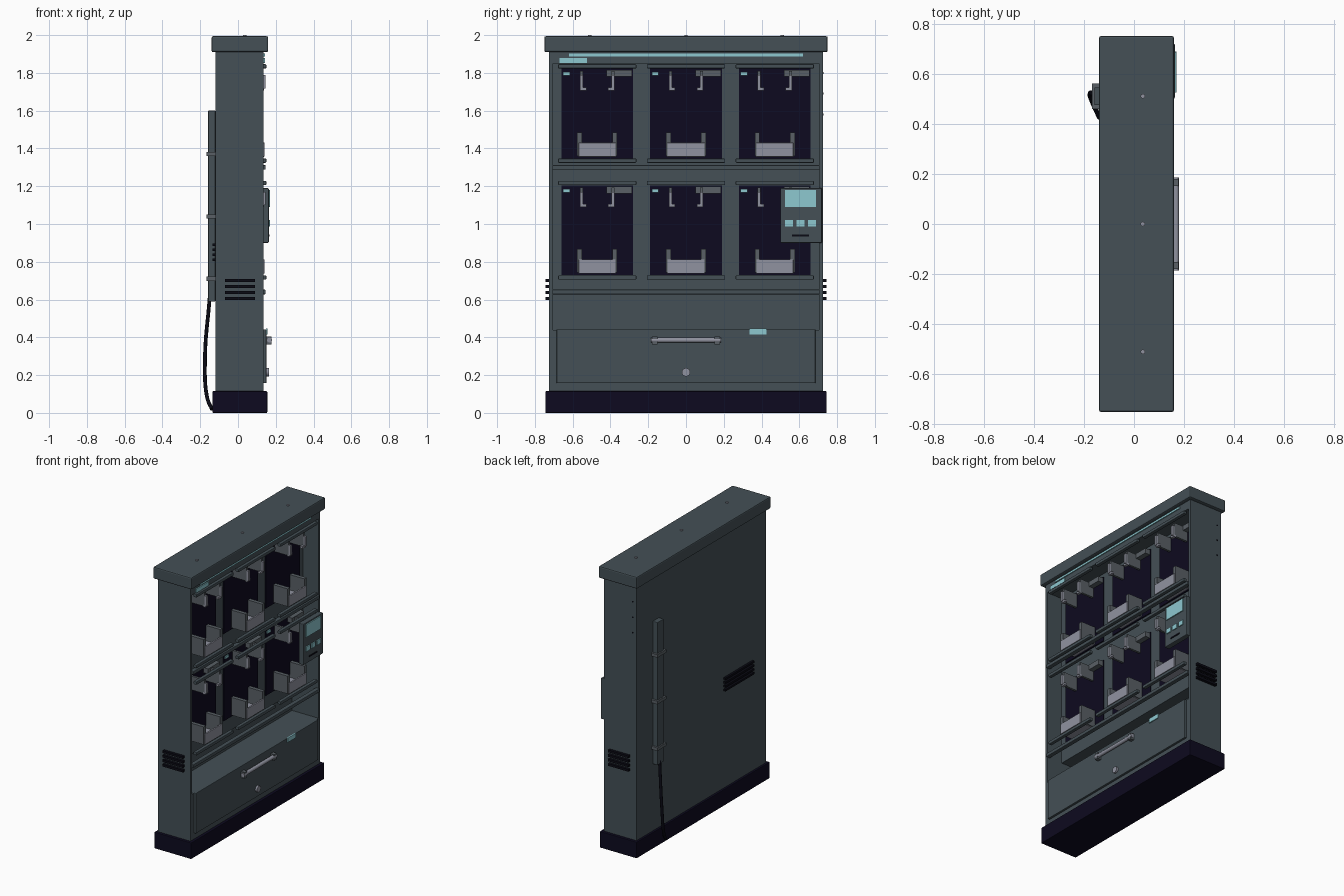
import bpy, math
from mathutils import Vector

cube = bpy.data.objects.get("Cube")
if cube:
    bpy.data.objects.remove(cube, do_unlink=True)


def material(name, rgb):
    m = bpy.data.materials.new(name)
    m.use_nodes = True
    m.diffuse_color = (*rgb, 1)
    m.node_tree.nodes["Principled BSDF"].inputs["Base Color"].default_value = (*rgb, 1)
    return m


SLATE = material("slate_paint", (0.058, 0.08, 0.093))
NAVY = material("dark_navy", (0.004, 0.003, 0.014))
BLACK = material("black_rubber", (0.003, 0.003, 0.007))
CYAN = material("pale_cyan", (0.27, 0.58, 0.63))
SILVER = material("silver_metal", (0.28, 0.29, 0.35))
STEEL = material("grey_steel", (0.10, 0.117, 0.133))


def box(name, x, y, z, mat, bevel=0):
    """Box from (min, max) ranges on each axis."""
    size = [r[1] - r[0] for r in (x, y, z)]
    bpy.ops.mesh.primitive_cube_add(size=1, location=[sum(r) / 2 for r in (x, y, z)])
    o = bpy.context.object
    o.name = name
    for v in o.data.vertices:
        v.co = Vector(c * s for c, s in zip(v.co, size))
    o.data.materials.append(mat)
    if bevel:
        b = o.modifiers.new("soft_edges", "BEVEL")
        b.width = bevel
        b.segments = 2
    return o


def rod(name, loc, radius, length, axis, mat):
    rot = {"x": (0, math.pi / 2, 0), "y": (math.pi / 2, 0, 0), "z": (0, 0, 0)}[axis]
    bpy.ops.mesh.primitive_cylinder_add(vertices=20, radius=radius, depth=length,
                                        location=loc, rotation=rot)
    o = bpy.context.object
    o.name = name
    o.data.materials.append(mat)
    bpy.ops.object.shade_smooth_by_angle()
    return o


def around(c, half):
    return (c - half, c + half)


FRONT, BACK, PANEL = 0.135, -0.12, 0.015

# Cabinet shell, opening toward +x
box("plinth", (-0.135, 0.155), (-0.745, 0.745), (0, 0.115), NAVY, 0.004)
box("top_cap", (-0.14, 0.16), (-0.75, 0.75), (1.91, 1.994), SLATE, 0.008)
box("back_wall", (BACK, -0.07), (-0.725, 0.725), (0.115, 1.91), SLATE)
box("bay_panel", (-0.07, PANEL), (-0.705, 0.705), (0.63, 1.91), SLATE)
box("drawer_housing", (-0.07, FRONT), (-0.705, 0.705), (0.115, 0.44), SLATE)
box("header", (PANEL, FRONT), (-0.705, 0.705), (1.85, 1.91), SLATE)
for side, s in (("left", 1), ("right", -1)):
    box(side + "_wall", (-0.07, FRONT), sorted((s * 0.705, s * 0.725)), (0.115, 1.91), SLATE)
    for i in range(4):
        box(side + "_vent_slot", (-0.07, 0.09), sorted((s * 0.724, s * 0.745)),
            around(0.605 + i * 0.032, 0.008), BLACK)
for y in (-0.51, 0, 0.51):
    rod("cap_bolt", (0.035, y, 1.994), 0.009, 0.012, "z", SILVER)
for z in (1.58, 1.69, 1.8):
    rod("side_screw", (-0.09, 0.725, z), 0.005, 0.006, "y", BLACK)

# Header light and label
box("light_strip", (0.13, 0.142), (-0.62, 0.62), (1.888, 1.902), CYAN)
box("header_label", (0.133, 0.142), (-0.67, -0.525), (1.852, 1.88), CYAN)


def bay(y, z):
    """One charging bay; z is the bottom of its dark lining."""
    box("bay_lining", (PANEL, PANEL + 0.007), around(y, 0.19), (z, z + 0.475), NAVY)
    for rail_z in (z - 0.013, z + 0.487):
        box("bay_rail", (0.125, 0.15), around(y, 0.207), around(rail_z, 0.011), SLATE, 0.004)
    box("bay_label", (PANEL, 0.03), around(y - 0.163, 0.018), around(z + 0.447, 0.009), CYAN)
    box("bay_lock", (PANEL, 0.06), (y + 0.05, y + 0.185), (z + 0.432, z + 0.468), STEEL)
    # Lower cradle
    box("tray_floor", (PANEL, 0.13), around(y, 0.1), (z + 0.008, z + 0.028), SILVER)
    box("tray_lip", (0.128, 0.14), around(y, 0.098), (z + 0.008, z + 0.083), SILVER, 0.003)
    for s in (-1, 1):
        box("tray_arm", (PANEL, 0.134), around(y + s * 0.093, 0.013),
            (z + 0.012, z + 0.137), STEEL)
        # Upper retaining hook
        box("hook_arm", (PANEL, 0.13), around(y + s * 0.083, 0.008),
            (z + 0.365, z + 0.463), STEEL)
        box("hook_foot", (0.118, 0.138), around(y + s * 0.074, 0.017),
            (z + 0.36, z + 0.375), SILVER)
        box("hook_pad", (0.13, 0.145), around(y + s * 0.083, 0.008),
            (z + 0.37, z + 0.44), SILVER)


for bottom in (0.73, 1.348):
    for centre in (-0.47, 0, 0.47):
        bay(centre, bottom)
for z in (0.64, 1.3):
    box("shelf_rail", (0.115, 0.146), (-0.707, 0.707), around(z, 0.012), SLATE, 0.004)

# Control unit
box("control_unit", (0.125, 0.163), (0.5, 0.72), (0.9, 1.19), SLATE, 0.005)
box("control_screen", (0.16, 0.17), (0.525, 0.687), (1.09, 1.18), CYAN)
for y in (0.545, 0.606, 0.667):
    box("control_button", (0.16, 0.17), around(y, 0.021), around(1.005, 0.017), CYAN)
box("card_slot", (0.16, 0.167), (0.562, 0.65), around(0.94, 0.005), BLACK)

# Drawer
box("drawer_front", (0.13, 0.15), (-0.685, 0.685), (0.157, 0.442), SLATE, 0.003)
rod("drawer_handle", (0.167, 0, 0.385), 0.013, 0.37, "y", SILVER)
for y in (-0.165, 0.165):
    box("handle_post", (0.145, 0.178), around(y, 0.014), around(0.383, 0.022), STEEL)
rod("drawer_lock", (0.154, 0, 0.215), 0.022, 0.02, "x", SILVER)
box("drawer_label", (0.148, 0.157), (0.335, 0.425), (0.415, 0.446), CYAN)

# Back vents, cable channel and cable
for i in range(4):
    box("back_vent_slot", (-0.136, BACK), (-0.57, -0.25), around(0.81 + i * 0.027, 0.007), BLACK)
box("cable_channel", (-0.158, BACK), (0.475, 0.545), (0.59, 1.6), SLATE, 0.003)
for z in (0.71, 1.04, 1.37):
    box("channel_clamp", (-0.168, BACK), (0.46, 0.56), around(z, 0.011), STEEL)

curve = bpy.data.curves.new("power_cable", "CURVE")
curve.dimensions = "3D"
curve.bevel_depth = 0.01
curve.use_fill_caps = True
path = [(-0.15, 0.51, 0.61), (-0.175, 0.52, 0.28), (-0.163, 0.48, 0.08), (-0.138, 0.425, 0.02)]
spline = curve.splines.new("BEZIER")
spline.bezier_points.add(len(path) - 1)
for p, co in zip(spline.bezier_points, path):
    p.co = co
    p.handle_left_type = p.handle_right_type = "AUTO"
curve.materials.append(BLACK)
bpy.context.collection.objects.link(bpy.data.objects.new("power_cable", curve))
